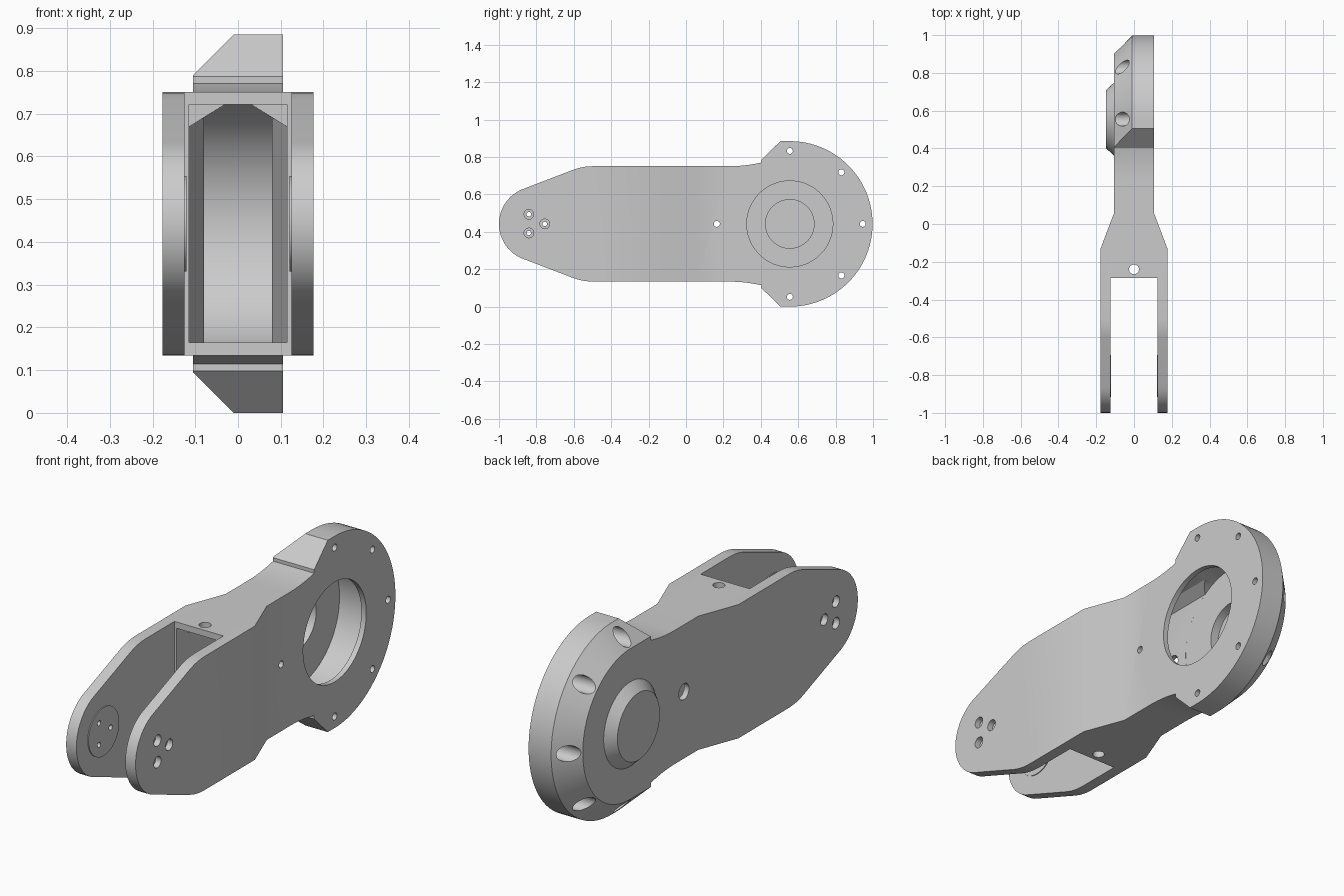
import bpy, bmesh, math

if "Cube" in bpy.data.objects:
    bpy.data.objects.remove(bpy.data.objects["Cube"])

CZ, HY = 0.4425, 0.555          # mid height, hub centre along y

grey = bpy.data.materials.new("light grey")
grey.diffuse_color = (0.6, 0.6, 0.6, 1)
grey.use_nodes = True
grey.node_tree.nodes["Principled BSDF"].inputs["Base Color"].default_value = grey.diffuse_color


def loft(name, sections):
    """Skin matching rings of 3D points and cap both ends."""
    bm = bmesh.new()
    rings = [[bm.verts.new(p) for p in s] for s in sections]
    n = len(rings[0])
    for a, b in zip(rings, rings[1:]):
        for i in range(n):
            j = (i + 1) % n
            bm.faces.new((a[i], a[j], b[j], b[i]))
    bm.faces.new(rings[0])
    bm.faces.new(rings[-1])
    bmesh.ops.recalc_face_normals(bm, faces=bm.faces)
    me = bpy.data.meshes.new(name)
    bm.to_mesh(me)
    bm.free()
    me.materials.append(grey)
    ob = bpy.data.objects.new(name, me)
    bpy.context.collection.objects.link(ob)
    return ob


def disc(name, y, z, rings, n=48):
    """Round part along x; rings are (x, radius)."""
    ang = [2 * math.pi * (i + 0.5) / n for i in range(n)]
    return loft(name, [[(x, y + r * math.cos(a), z + r * math.sin(a)) for a in ang]
                       for x, r in rings])


def along_x(pts, x):
    return [(x, y, z) for y, z in pts]


def mirror_z(upper):
    return upper + [(y, 2 * CZ - z) for y, z in reversed(upper)]


def apply(target, tool, op):
    m = target.modifiers.new("bool", 'BOOLEAN')
    m.object, m.operation, m.solver = tool, op, 'EXACT'
    bpy.context.view_layer.objects.active = target
    bpy.ops.object.modifier_apply(modifier=m.name)
    bpy.data.objects.remove(tool, do_unlink=True)


# Arm: side outline crossed with the tapering plan outline
nose = [(-0.80 - 0.2 * math.cos(a), CZ + 0.2 * math.sin(a))
        for a in [math.radians(110 * (i + 0.5) / 16) for i in range(11)]]
shoulder = [(-0.60, 0.733), (-0.57, 0.742), (-0.54, 0.748), (-0.50, 0.751)]
neck = [(0.23 + 0.18 * t / 6, 0.751 + 0.021 * (t / 6) ** 2) for t in range(7)]
side = mirror_z(nose + shoulder + neck + [(0.52, 0.772)])
arm = loft("link_arm", [along_x(side, -0.3), along_x(side, 0.3)])

half = [(0.177, -1.1), (0.177, -0.13), (0.105, 0.06), (0.105, 0.7)]
plan = half + [(-x, y) for x, y in reversed(half)]
apply(arm, loft("plan_cutter", [[(x, y, z) for x, y in plan] for z in (-0.2, 1.1)]),
      'INTERSECT')


# Hub plate with a bevelled left rim and slanted shoulders
def hub_ring(r, corner):
    n = 48
    arc = [(HY + r * math.sin(math.pi * i / n), CZ + r * math.cos(math.pi * i / n))
           for i in range(n + 1)]
    low = [(y, 2 * CZ - z) for y, z in (corner, (0.405, 0.787))]
    return arc + low + [(0.405, 0.787), corner]


full = hub_ring(0.4425, (0.505, 0.885))
small = hub_ring(0.3475, (0.408, 0.790))
apply(arm, loft("hub", [along_x(full, 0.105), along_x(full, -0.01),
                        along_x(small, -0.105)]), 'UNION')

# Bevelled cap on the left of the hub
apply(arm, disc("hub_cap", HY, CZ, [(-0.09, 0.195), (-0.105, 0.195), (-0.147, 0.155)]),
      'UNION')

# Fork slot
slot = [(0.125, -1.2), (0.125, -0.285), (-0.125, -0.285), (-0.125, -1.2)]
apply(arm, loft("slot_cutter", [[(x, y, z) for x, y in slot] for z in (-0.2, 1.1)]),
      'DIFFERENCE')


# Hollow tunnel through the arm into the hub
def tunnel(y, w, chamfer):
    top, low = 0.722, 0.165
    k = min(0.052, (w - 0.03) * 0.61) if chamfer else 0.0
    c = 0.03 if chamfer else w - 0.002
    return [(w, y, low), (w, y, top - k - 0.001), (c, y, top),
            (-c, y, top), (-w, y, top - k - 0.001), (-w, y, low)]


apply(arm, loft("tunnel_cutter", [tunnel(-0.32, 0.115, False), tunnel(-0.2, 0.115, False),
                                  tunnel(-0.199, 0.115, True), tunnel(-0.13, 0.115, True),
                                  tunnel(0.05, 0.08, True), tunnel(0.5, 0.08, True)]),
      'DIFFERENCE')
apply(arm, disc("cavity_cutter", HY, CZ, [(-0.0802, 0.30), (0.0802, 0.30)], 64), 'DIFFERENCE')
apply(arm, disc("bore_cutter", HY, CZ, [(0.05, 0.23), (0.2, 0.23)], 64), 'DIFFERENCE')
apply(arm, disc("cap_recess_cutter", HY, CZ, [(-0.12, 0.13), (-0.05, 0.13)]), 'DIFFERENCE')

# Round pads inside the fork, then screw holes
for s in (-1, 1):
    apply(arm, disc("pad", -0.805, CZ, [(s * 0.121, 0.112), (s * 0.135, 0.112)]), 'UNION')
for y, z in ((-0.84, 0.494), (-0.84, 0.394), (-0.755, CZ)):
    apply(arm, disc("screw_cutter", y, z, [(-0.3, 0.012), (0.3, 0.012)], 20), 'DIFFERENCE')
    for s in (-1, 1):
        apply(arm, disc("head_cutter", y, z, [(s * 0.15, 0.026), (s * 0.3, 0.026)], 24),
              'DIFFERENCE')

# Hub bolt holes with wide recesses on the left
for deg in (0, 45, 90, 180, 270, 315):
    a = math.radians(deg)
    y, z = HY + 0.39 * math.cos(a), CZ + 0.39 * math.sin(a)
    apply(arm, disc("bolt_cutter", y, z, [(-0.3, 0.016), (0.3, 0.016)], 20), 'DIFFERENCE')
    apply(arm, disc("recess_cutter", y, z, [(-0.3, 0.037), (0.02, 0.037)], 24), 'DIFFERENCE')

# Vertical cable hole
ring = [(0.026 * math.cos(i * math.pi / 12), -0.24 + 0.026 * math.sin(i * math.pi / 12))
        for i in range(24)]
apply(arm, loft("cable_cutter", [[(x, y, z) for x, y in ring] for z in (-0.2, 1.1)]),
      'DIFFERENCE')

bpy.ops.object.select_all(action='DESELECT')
arm.select_set(True)
bpy.context.view_layer.objects.active = arm
bpy.ops.object.shade_smooth_by_angle(angle=math.radians(25))
